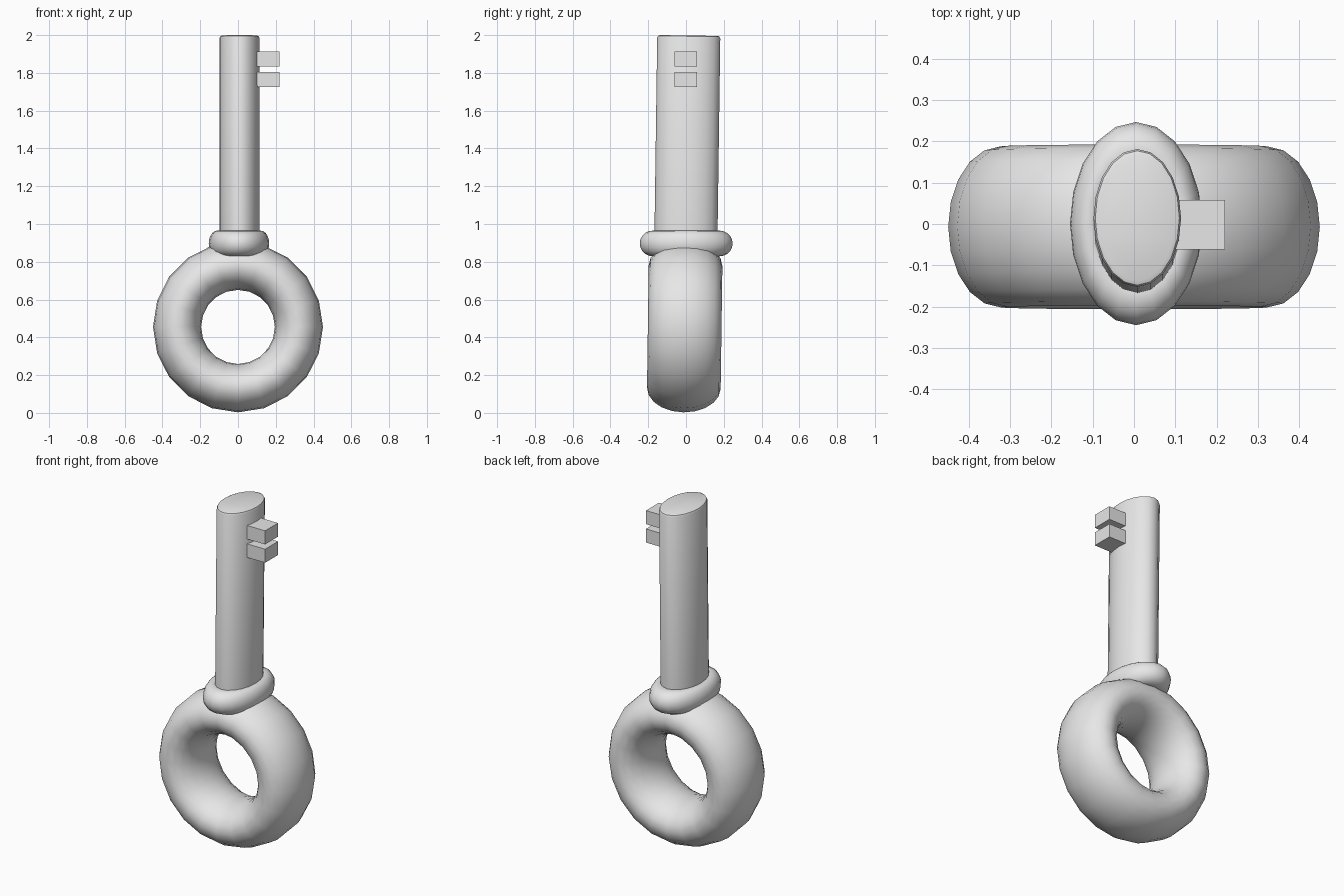
import bpy, bmesh, math
from mathutils import Matrix

if "Cube" in bpy.data.objects:
    bpy.data.objects.remove(bpy.data.objects["Cube"])

grey = bpy.data.materials.new("plain_grey")
grey.diffuse_color = (0.8, 0.8, 0.8, 1)
grey.use_nodes = True
grey.node_tree.nodes["Principled BSDF"].inputs["Base Color"].default_value = grey.diffuse_color

TILT = -0.014  # the key leans back very slightly


def finish(name, bm, tilt_z=None, smooth=True):
    """Turn a bmesh into an object, leaning it about the x axis at height tilt_z."""
    if tilt_z is not None:
        bm.transform(Matrix.Translation((0, 0, tilt_z)) @ Matrix.Rotation(TILT, 4, 'X')
                     @ Matrix.Translation((0, 0, -tilt_z)))
    bmesh.ops.recalc_face_normals(bm, faces=bm.faces)
    mesh = bpy.data.meshes.new(name)
    bm.to_mesh(mesh)
    bm.free()
    mesh.materials.append(grey)
    ob = bpy.data.objects.new(name, mesh)
    bpy.context.collection.objects.link(ob)
    if smooth:
        bpy.ops.object.select_all(action='DESELECT')
        ob.select_set(True)
        bpy.context.view_layer.objects.active = ob
        bpy.ops.object.shade_smooth_by_angle(angle=math.radians(40))
    return ob


def torus(major, minor, matrix, n=20):
    """Torus around z, then placed and stretched by the matrix."""
    bm = bmesh.new()
    rows = []
    for i in range(n):
        a = 2 * math.pi * i / n
        row = []
        for j in range(n):
            b = 2 * math.pi * j / n
            r = major + minor * math.cos(b)
            row.append(bm.verts.new((r * math.cos(a), r * math.sin(a), minor * math.sin(b))))
        rows.append(row)
    for i in range(n):
        for j in range(n):
            k, m = (i + 1) % n, (j + 1) % n
            bm.faces.new((rows[i][j], rows[k][j], rows[k][m], rows[i][m]))
    bm.transform(matrix)
    return bm


# Ring handle, facing the front and stretched in depth
ring = torus(0.3225, 0.1275, Matrix.Translation((0, 0, 0.455))
             @ Matrix.Diagonal((1, 0.195 / 0.1275, 1.005, 1))
             @ Matrix.Rotation(math.pi / 2, 4, 'X'))
finish("ring_handle", ring, 0.95)

# Oval collar
collar = torus(0.115, 0.045, Matrix.Translation((0.005, 0.001, 0.897))
               @ Matrix.Diagonal((1, 0.246 / 0.16, 0.068 / 0.045, 1)))
finish("collar", collar)

# Oval shaft with a softened top rim
shaft = bmesh.new()
bmesh.ops.create_cone(shaft, cap_ends=True, segments=20, radius1=1, radius2=1, depth=1.12,
                      matrix=Matrix.Translation((0.008, 0, 1.438))
                      @ Matrix.Diagonal((0.106, 0.167, 1, 1)))
rim = [e for e in shaft.edges if all(v.co.z > 1.9 for v in e.verts)]
bmesh.ops.bevel(shaft, geom=rim, offset=0.014, segments=2, profile=0.5, affect='EDGES')
finish("shaft", shaft, 0.95)

# Two square teeth
for name, z in (("upper_tooth", 1.873), ("lower_tooth", 1.765)):
    tooth = bmesh.new()
    bmesh.ops.create_cube(tooth, size=1, matrix=Matrix.Translation((0.15, -0.002, z))
                          @ Matrix.Diagonal((0.14, 0.12, 0.08, 1)))
    finish(name, tooth, smooth=False)
